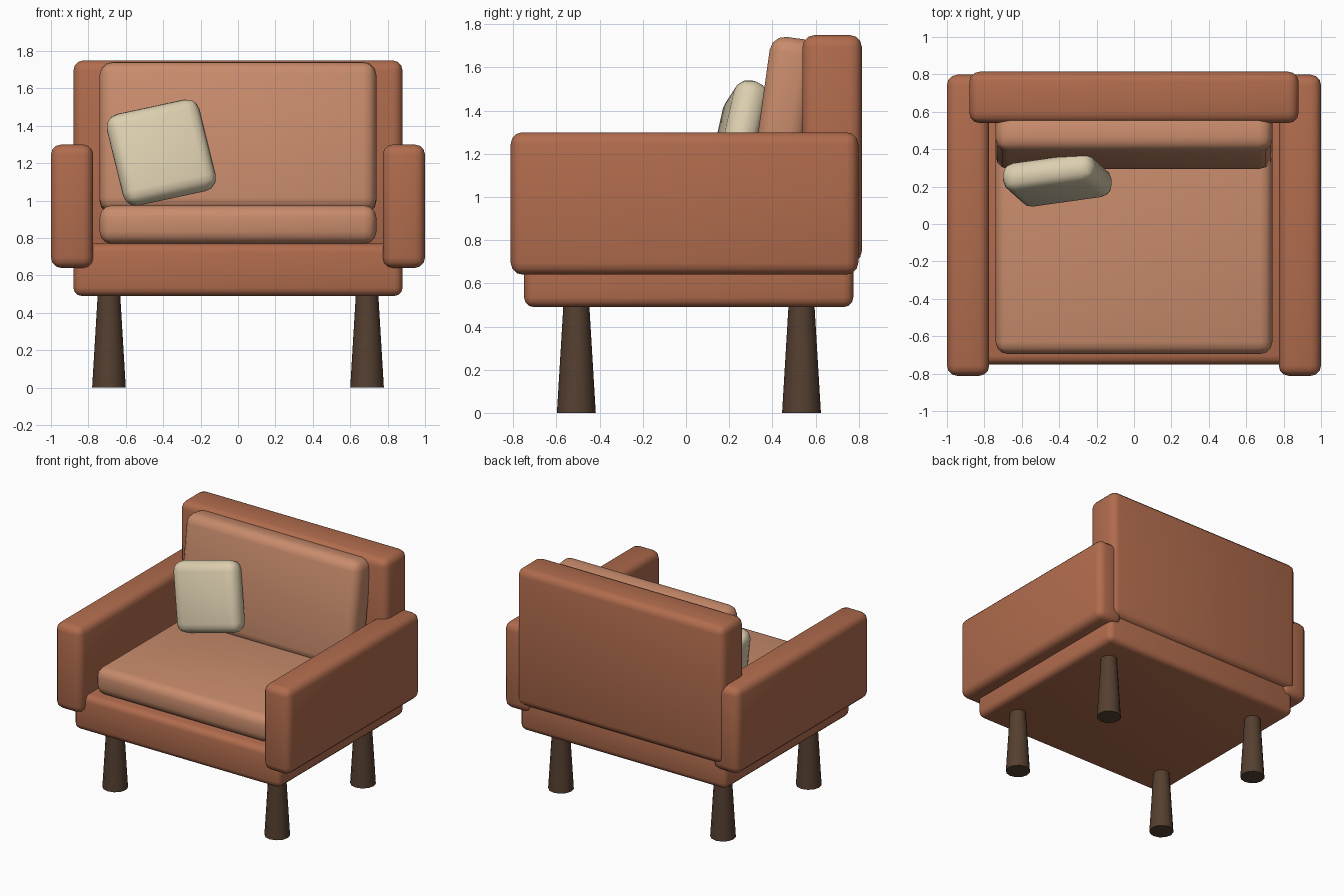
import bpy
from math import radians

if "Cube" in bpy.data.objects:
    bpy.data.objects.remove(bpy.data.objects["Cube"])


def material(name, rgb):
    m = bpy.data.materials.new(name)
    m.diffuse_color = (*rgb, 1)
    m.use_nodes = True
    m.node_tree.nodes["Principled BSDF"].inputs["Base Color"].default_value = m.diffuse_color
    return m


frame_mat = material("frame fabric", (0.44, 0.15, 0.075))
cushion_mat = material("cushion fabric", (0.58, 0.26, 0.15))
pillow_mat = material("pillow fabric", (0.72, 0.62, 0.43))
wood_mat = material("dark wood", (0.09, 0.05, 0.03))


def finish(ob, name, mat, angle):
    ob.name = name
    ob.data.materials.append(mat)
    bpy.ops.object.shade_smooth_by_angle(angle=radians(angle))


def rounded_box(name, centre, size, bevel, mat, rotation=(0, 0, 0)):
    bpy.ops.mesh.primitive_cube_add(size=1, location=centre)
    ob = bpy.context.object
    ob.scale = size
    bpy.ops.object.transform_apply(location=False, rotation=False, scale=True)
    mod = ob.modifiers.new("rounding", "BEVEL")
    mod.width = bevel
    mod.segments = 3
    bpy.ops.object.modifier_apply(modifier=mod.name)
    ob.rotation_euler = [radians(a) for a in rotation]
    finish(ob, name, mat, 40)


# Upholstered frame
rounded_box("base", (0, 0.0125, 0.63), (1.76, 1.525, 0.28), 0.045, frame_mat)
rounded_box("backrest_frame", (0, 0.677, 1.222), (1.76, 0.275, 1.056), 0.055, frame_mat)
for side, sx in (("left", -1), ("right", 1)):
    rounded_box(side + "_armrest", (sx * 0.887, -0.007, 0.97), (0.226, 1.61, 0.66), 0.055, frame_mat)

# Loose cushions
rounded_box("seat_cushion", (0, -0.07, 0.872), (1.48, 1.25, 0.206), 0.065, cushion_mat)
rounded_box("back_cushion", (0, 0.45, 1.335), (1.48, 0.22, 0.81), 0.07, cushion_mat, (-8, 0, 0))
rounded_box("throw_pillow", (-0.41, 0.235, 1.257), (0.51, 0.16, 0.51), 0.07, pillow_mat, (-14, -12, 8))

# Legs widening towards the floor
for end, y in (("front", -0.508), ("back", 0.535)):
    for side, x in (("left", -0.69), ("right", 0.69)):
        bpy.ops.mesh.primitive_cone_add(vertices=12, radius1=0.09, radius2=0.06,
                                        depth=0.5, location=(x, y, 0.25))
        finish(bpy.context.object, f"{end}_{side}_leg", wood_mat, 40)
